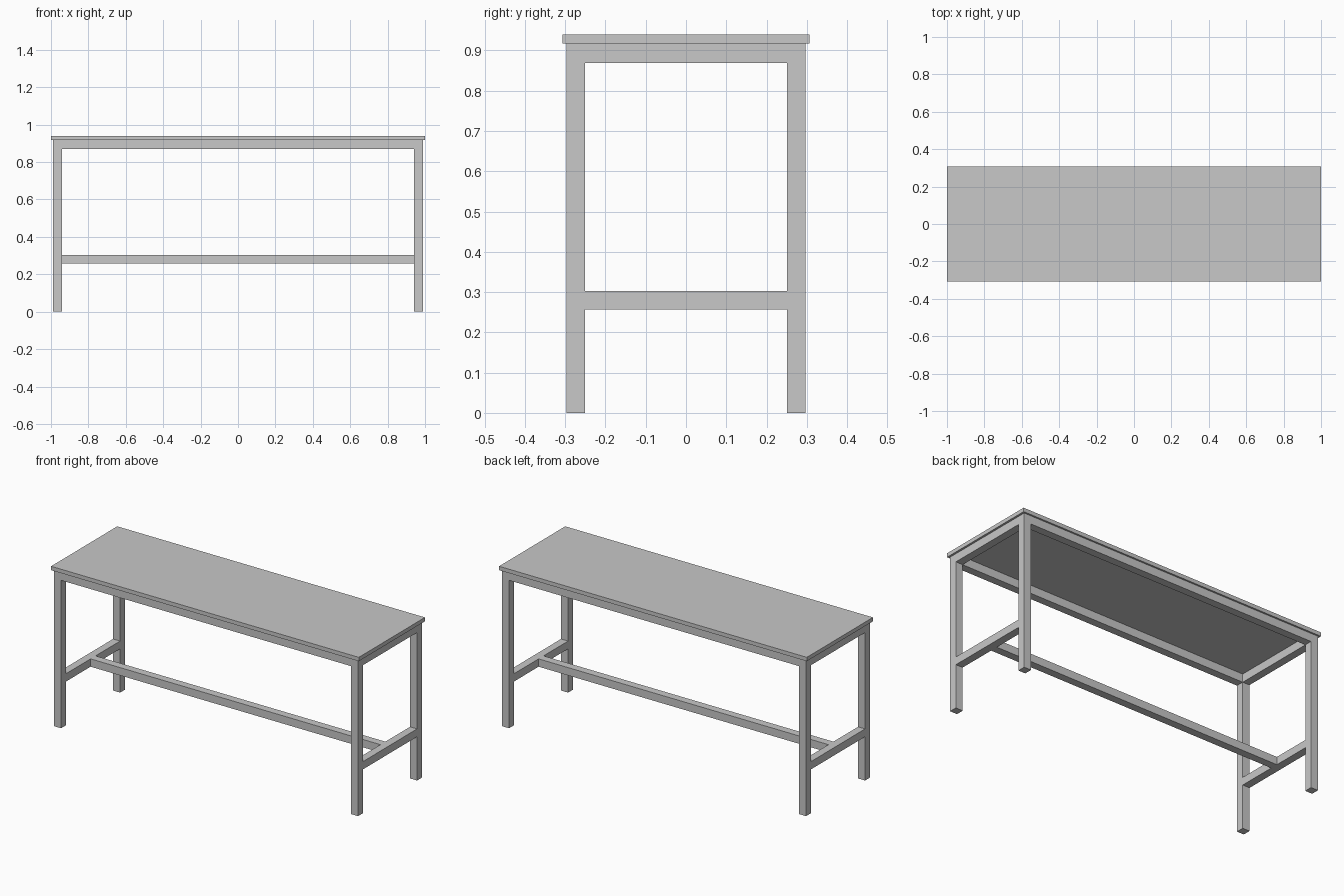
import bpy
from mathutils import Vector

cube = bpy.data.objects.get("Cube")
if cube:
    bpy.data.objects.remove(cube, do_unlink=True)

GREY = (0.58, 0.58, 0.58, 1.0)
mat = bpy.data.materials.new("light grey")
mat.use_nodes = True
mat.diffuse_color = GREY
mat.node_tree.nodes["Principled BSDF"].inputs["Base Color"].default_value = GREY


def box(name, low, high):
    """Add a box spanning two opposite corners."""
    low, high = Vector(low), Vector(high)
    bpy.ops.mesh.primitive_cube_add(size=1, location=(low + high) / 2)
    obj = bpy.context.object
    obj.name = name
    for v in obj.data.vertices:
        v.co *= high - low
    obj.data.materials.append(mat)
    return obj


# Main sizes
BAR = 0.046                      # square tube width
OUT_X, OUT_Y = 0.988, 0.297      # outer faces of the frame
IN_X, IN_Y = OUT_X - BAR, OUT_Y - BAR
TOP_Z, RAIL_Z = 0.917, 0.869     # underside of the top, underside of the rails
LOW_Z = 0.257                    # underside of the lower bars

# Table top, overhanging the frame slightly
box("table_top", (-1, -0.307, TOP_Z), (1, 0.307, 0.94))

# Four legs
for sx, side in ((1, "left"), (-1, "right")):
    for sy, end in ((-1, "front"), (1, "back")):
        x = sorted((sx * IN_X, sx * OUT_X))
        y = sorted((sy * IN_Y, sy * OUT_Y))
        box(f"{end}_{side}_leg", (x[0], y[0], 0), (x[1], y[1], TOP_Z))

# Long rails under the top
for sy, end in ((-1, "front"), (1, "back")):
    y = sorted((sy * IN_Y, sy * OUT_Y))
    box(f"{end}_rail", (-IN_X, y[0], RAIL_Z), (IN_X, y[1], TOP_Z))

# End rails and lower cross bars
for sx, side in ((1, "left"), (-1, "right")):
    x = sorted((sx * IN_X, sx * OUT_X))
    box(f"{side}_end_rail", (x[0], -IN_Y, RAIL_Z), (x[1], IN_Y, TOP_Z))
    box(f"{side}_cross_bar", (x[0], -IN_Y, LOW_Z), (x[1], IN_Y, LOW_Z + BAR))

# Central stretcher joining the cross bars
box("stretcher", (-IN_X, -BAR / 2, LOW_Z), (IN_X, BAR / 2, LOW_Z + BAR))
